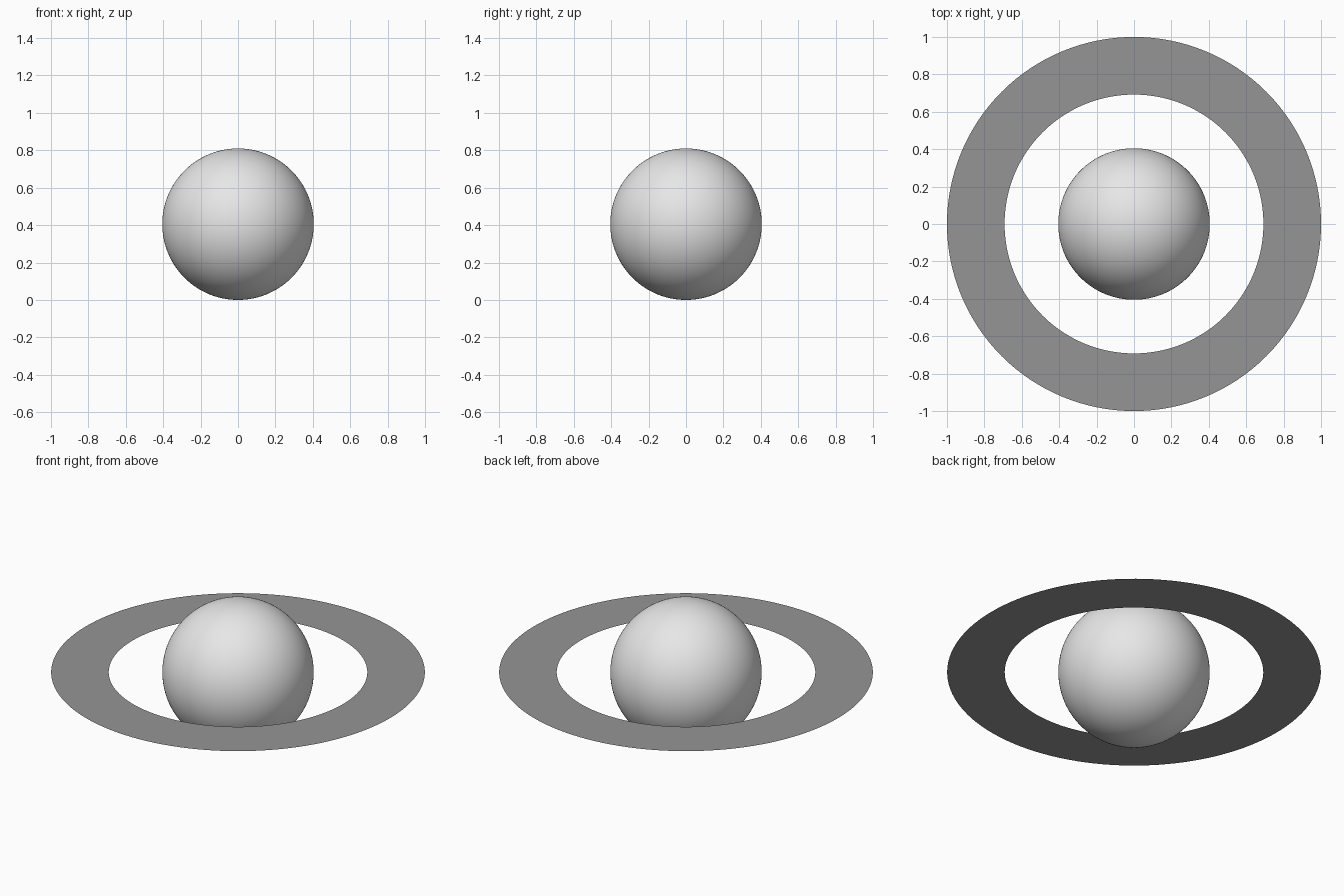
import bpy
import bmesh
from math import cos, sin, tau

cube = bpy.data.objects.get("Cube")
if cube:
    bpy.data.objects.remove(cube, do_unlink=True)

RADIUS = 0.405
RING_INNER, RING_OUTER = 0.692, 1.0
SEGMENTS = 128


def make_material(name, value):
    mat = bpy.data.materials.new(name)
    mat.use_nodes = True
    colour = (value, value, value, 1.0)
    mat.diffuse_color = colour
    mat.node_tree.nodes["Principled BSDF"].inputs["Base Color"].default_value = colour
    return mat


def add_object(name, bm, mat, smooth):
    mesh = bpy.data.meshes.new(name)
    for face in bm.faces:
        face.smooth = smooth
    bm.to_mesh(mesh)
    bm.free()
    mesh.materials.append(mat)
    obj = bpy.data.objects.new(name, mesh)
    obj.location.z = RADIUS
    bpy.context.collection.objects.link(obj)
    return obj


# Planet: smooth sphere resting on the ground
bm = bmesh.new()
bmesh.ops.create_uvsphere(bm, u_segments=SEGMENTS, v_segments=64, radius=RADIUS)
add_object("planet", bm, make_material("light grey", 0.8), True)

# Ring: paper-thin flat band around the equator
bm = bmesh.new()
loops = []
for radius in (RING_INNER, RING_OUTER):
    angles = [tau * i / SEGMENTS for i in range(SEGMENTS)]
    loops.append([bm.verts.new((radius * cos(a), radius * sin(a), 0)) for a in angles])
inner, outer = loops
for i in range(SEGMENTS):
    j = (i + 1) % SEGMENTS
    bm.faces.new((inner[i], outer[i], outer[j], inner[j]))
add_object("ring", bm, make_material("mid grey", 0.3), False)
